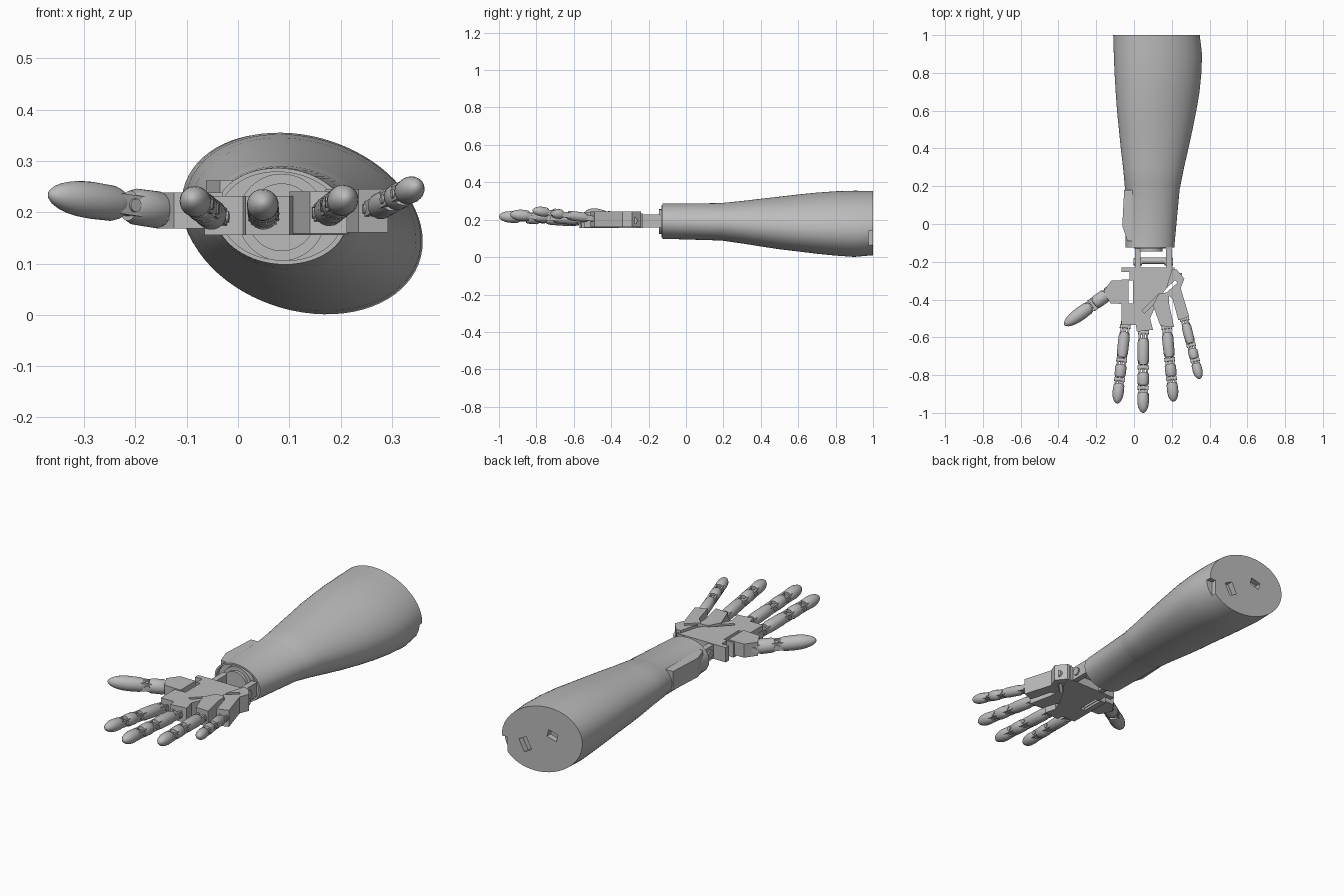
import bpy, bmesh
from math import sin, cos, pi, radians
from mathutils import Vector, Matrix

if "Cube" in bpy.data.objects:
    bpy.data.objects.remove(bpy.data.objects["Cube"])

grey = bpy.data.materials.new("warm_grey")
grey.use_nodes = True
grey.diffuse_color = (0.5, 0.5, 0.5, 1)
grey.node_tree.nodes["Principled BSDF"].inputs["Base Color"].default_value = (0.5, 0.5, 0.5, 1)


# ---------- helpers ----------
def finish(name, bm, frame=None):
    bmesh.ops.recalc_face_normals(bm, faces=bm.faces)
    mesh = bpy.data.meshes.new(name)
    bm.to_mesh(mesh)
    bm.free()
    mesh.materials.append(grey)
    ob = bpy.data.objects.new(name, mesh)
    bpy.context.collection.objects.link(ob)
    if frame:
        ob.matrix_world = frame
    return ob


def activate(ob):
    bpy.ops.object.select_all(action='DESELECT')
    ob.select_set(True)
    bpy.context.view_layer.objects.active = ob


def loft(name, rings, frame=None, smooth=True):
    """Skin a list of equal-length rings and cap both ends."""
    bm = bmesh.new()
    rows = [[bm.verts.new(p) for p in ring] for ring in rings]
    n = len(rows[0])
    for a, b in zip(rows, rows[1:]):
        for i in range(n):
            bm.faces.new((a[i], a[(i + 1) % n], b[(i + 1) % n], b[i]))
    bm.faces.new(rows[0])
    bm.faces.new(rows[-1])
    ob = finish(name, bm, frame)
    if smooth:
        activate(ob)
        bpy.ops.object.shade_smooth_by_angle(angle=radians(35))
    return ob


def lathe(name, profile, frame, sides=24):
    """Revolve (height, radius) pairs about the local z axis."""
    turns = [2 * pi * i / sides for i in range(sides)]
    return loft(name, [[(r * cos(t), r * sin(t), h) for t in turns] for h, r in profile], frame)


def prism(name, outline, z0, z1):
    return loft(name, [[(x, y, z) for x, y in outline] for z in (z0, z1)], smooth=False)


def box(name, centre, size, frame=None):
    bm = bmesh.new()
    bmesh.ops.create_cube(bm, size=1, matrix=Matrix.Translation(centre) @ Matrix.Diagonal((*size, 1)))
    return finish(name, bm, frame)


def pin(name, centre, length, radius, frame=None):
    """Cylinder lying along x."""
    local = Matrix.Translation(centre) @ Matrix.Rotation(pi / 2, 4, 'Y')
    return lathe(name, [(-length / 2, radius), (length / 2, radius)],
                 (frame or Matrix()) @ local, 16)


def cut(ob, centre, size, axis='Z', angle=0):
    """Subtract a rotated box."""
    frame = Matrix.Translation(centre) @ Matrix.Rotation(radians(angle), 4, axis)
    cutter = box("cutter", (0, 0, 0), size, frame)
    cutter.hide_render = True
    activate(ob)
    mod = ob.modifiers.new("cut", 'BOOLEAN')
    mod.operation = 'DIFFERENCE'
    mod.solver = 'EXACT'
    mod.object = cutter
    bpy.ops.object.modifier_apply(modifier=mod.name)
    bpy.data.objects.remove(cutter)


# ---------- forearm shell: y, x range, z range ----------
def oval(y, x0, x1, z0, z1, scale=1.0):
    skew = -0.06 - 0.14 * min(1, max(0, (y - 0.1) / 0.5))
    cx, cz = (x0 + x1) / 2, (z0 + z1) / 2
    a, b = (x1 - x0) / 2 * scale, (z1 - z0) / 2 * scale
    turns = [2 * pi * i / 72 for i in range(72)]
    return [(cx + a * cos(t), y, cz + b * sin(t + skew)) for t in turns]


cuff = (-0.045, 0.213, 0.098, 0.286)
stations = [
    (0.2, -0.049, 0.245, 0.087, 0.29), (0.3, -0.058, 0.265, 0.073, 0.3),
    (0.4, -0.07, 0.288, 0.057, 0.312), (0.5, -0.08, 0.31, 0.042, 0.323),
    (0.6, -0.09, 0.33, 0.03, 0.335), (0.7, -0.097, 0.347, 0.018, 0.345),
    (0.8, -0.103, 0.357, 0.008, 0.352), (0.9, -0.107, 0.36, 0.001, 0.355),
    (1.0, -0.11, 0.348, 0.01, 0.354)]
rings = [oval(-0.105, *cuff, 0.92), oval(-0.125, *cuff, 0.92), oval(-0.125, *cuff)]
rings += [oval(0.195, *stations[0][1:], 0.985)] + [oval(*s) for s in stations]
forearm = loft("forearm_shell", rings)
cut(forearm, (0.215, 1, 0.13), (0.047, 0.06, 0.066), 'Y', 28)
cut(forearm, (0.06, 1, 0.215), (0.055, 0.06, 0.038), 'Y', -15)
cut(forearm, (0.36, 1, 0.09), (0.09, 0.05, 0.1))
prism("cuff_side_panel", [(-0.035, -0.09), (-0.062, -0.01), (-0.052, 0.18),
                          (0.02, 0.18), (0.02, -0.09)], 0.165, 0.262)

# ---------- wrist ----------
to_front = Matrix.Translation((0.085, -0.1, 0.19)) @ Matrix.Rotation(pi / 2, 4, 'X')
lathe("wrist_disc", [(0, 0.085), (0.03, 0.085), (0.03, 0.066), (0.045, 0.066)], to_front, 48)
for side, x in (("right", 0.02), ("left", 0.185)):
    box(side + "_wrist_lug", (x, -0.185, 0.193), (0.03, 0.11, 0.07))
    pin(side + "_wrist_bolt", (x, -0.2, 0.193), 0.045, 0.02)
pin("wrist_axle", (0.105, -0.195, 0.193), 0.2, 0.017)

# ---------- palm ----------
palm = prism("palm", [(-0.065, -0.23), (0.215, -0.23), (0.215, -0.28), (0.15, -0.37),
                      (0.12, -0.42), (0.085, -0.5), (0.1, -0.56), (0.015, -0.57),
                      (0.01, -0.535), (-0.065, -0.535)], 0.156, 0.232)
cut(palm, (-0.02, -0.36, 0.2), (0.028, 0.12, 0.2))
cut(palm, (-0.055, -0.275, 0.2), (0.06, 0.04, 0.2))
cut(palm, (0.095, -0.42, 0.23), (0.13, 0.018, 0.06), 'Z', 45)
prism("ring_knuckle_base", [(0.13, -0.37), (0.185, -0.36), (0.185, -0.42), (0.212, -0.545),
                            (0.14, -0.54), (0.1, -0.43)], 0.158, 0.24)
little_base = prism("little_knuckle_base", [
    (0.2, -0.24), (0.225, -0.24), (0.267, -0.29), (0.247, -0.34), (0.292, -0.49),
    (0.235, -0.51), (0.205, -0.4), (0.165, -0.36)], 0.16, 0.245)
cut(little_base, (0.19, -0.335, 0.2), (0.09, 0.018, 0.2), 'Z', 42)
pin("little_hinge_bolt", (0.225, -0.28, 0.195), 0.06, 0.02)
prism("thumb_base", [(-0.03, -0.3), (-0.12, -0.3), (-0.16, -0.355), (-0.125, -0.42),
                     (-0.03, -0.425)], 0.168, 0.238)


# ---------- digits ----------
def digit(name, base, tip, r, bones):
    """Barrels between joints; bones are fractions of the full length."""
    base, tip = Vector(base), Vector(tip)
    length = (tip - base).length
    frame = Matrix.Translation(base) @ (tip - base).to_track_quat('Z', 'Y').to_matrix().to_4x4()
    gap_start = -0.04 * length
    for i, (a, b) in enumerate(bones):
        a, b = a * length, b * length
        label = f"{name}_{i + 1}"
        # hinge in front of this bone
        mid, span = (gap_start + a) / 2, a - gap_start + 0.03
        for s in (-1, 1):
            box(label + "_cheek", (s * 0.62 * r, 0, mid), (0.36 * r, 1.1 * r, span), frame)
        box(label + "_tongue", (0, -0.15 * r, mid), (0.5 * r, 0.8 * r, span), frame)
        pin(label + "_pin", (0, 0, mid), 1.9 * r, 0.36 * r, frame)
        if i < len(bones) - 1:
            e = (b - a) * 0.18
            profile = [(a, 0.8 * r), (a + e, r), (b - e, 0.98 * r), (b, 0.82 * r)]
        else:
            steps = [0.15 * k for k in range(7)]
            bullet = [(a + (b - a) * (0.4 + 0.6 * sin(k * pi / 2 / 0.92)),
                       r * max(0.08, cos(k * pi / 2 / 0.92))) for k in steps]
            profile = [(a, 0.8 * r), (a + 0.1 * (b - a), 0.96 * r)] + bullet
            profile[-1] = (b, profile[-1][1])
        lathe(label + "_bone", profile, frame)
        gap_start = b - 0.01


finger_bones = [(0.1, 0.42), (0.51, 0.67), (0.75, 1)]
digit("index_finger", (-0.045, -0.53, 0.19), (-0.09, -0.95, 0.226), 0.03, finger_bones)
digit("middle_finger", (0.05, -0.56, 0.193), (0.048, -1.0, 0.218), 0.031, finger_bones)
digit("ring_finger", (0.172, -0.535, 0.198), (0.21, -0.94, 0.228), 0.03, finger_bones)
digit("little_finger", (0.265, -0.495, 0.205), (0.348, -0.82, 0.25), 0.026, finger_bones)
digit("thumb", (-0.125, -0.36, 0.2), (-0.368, -0.535, 0.235), 0.036, [(0.08, 0.36), (0.44, 1)])
